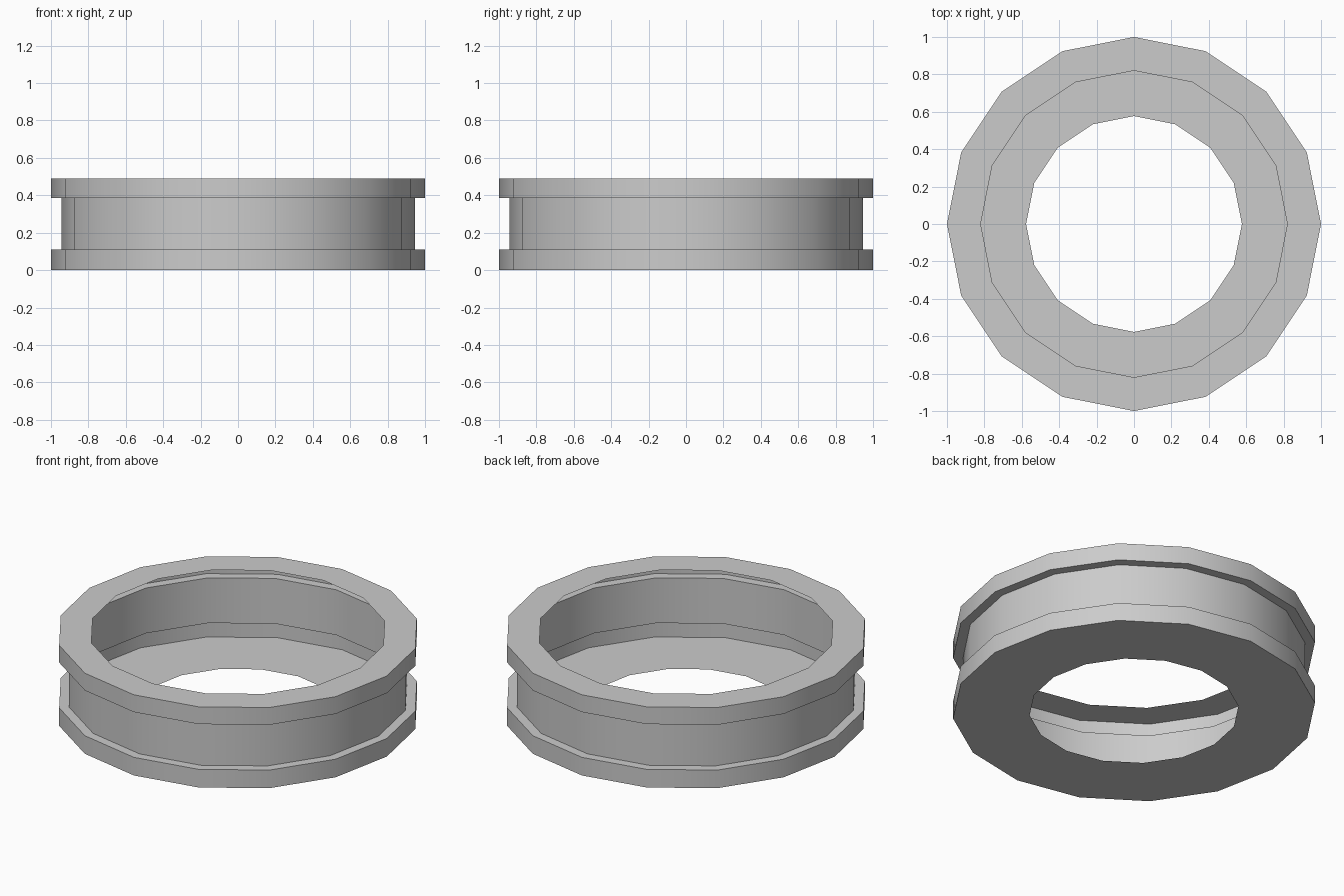
import bpy
import bmesh
from math import radians, tau

SIDES = 16

cube = bpy.data.objects.get("Cube")
if cube:
    bpy.data.objects.remove(cube, do_unlink=True)

# Plain grey material
grey = bpy.data.materials.new("light_grey")
grey.use_nodes = True
colour = (0.6, 0.6, 0.6, 1)
grey.diffuse_color = colour
grey.node_tree.nodes["Principled BSDF"].inputs["Base Color"].default_value = colour

# Thin hollow shell: bottom plate, lower flange, recessed band, upper flange, top rim
profile = [
    (0.577, 0), (1, 0), (1, 0.11), (0.945, 0.11),
    (0.945, 0.385), (1, 0.385), (1, 0.49), (0.82, 0.49),
]

bm = bmesh.new()
verts = [bm.verts.new((r, 0, z)) for r, z in profile]
edges = [bm.edges.new(pair) for pair in zip(verts, verts[1:])]
bmesh.ops.spin(bm, geom=verts + edges, cent=(0, 0, 0), axis=(0, 0, 1),
               angle=tau, steps=SIDES)
bmesh.ops.remove_doubles(bm, verts=bm.verts, dist=0.001)

# Make the shell face outward, judged by the bottom plate
bmesh.ops.recalc_face_normals(bm, faces=bm.faces)
bm.normal_update()
lowest = min(bm.faces, key=lambda f: f.calc_center_median().z)
if lowest.normal.z > 0:
    bmesh.ops.reverse_faces(bm, faces=bm.faces)

mesh = bpy.data.meshes.new("flanged_ring")
bm.to_mesh(mesh)
bm.free()
mesh.materials.append(grey)

ring = bpy.data.objects.new("flanged_ring", mesh)
bpy.context.collection.objects.link(ring)

# Smooth around the walls, sharp at the steps
bpy.ops.object.select_all(action="DESELECT")
ring.select_set(True)
bpy.context.view_layer.objects.active = ring
bpy.ops.object.shade_smooth_by_angle(angle=radians(30))
